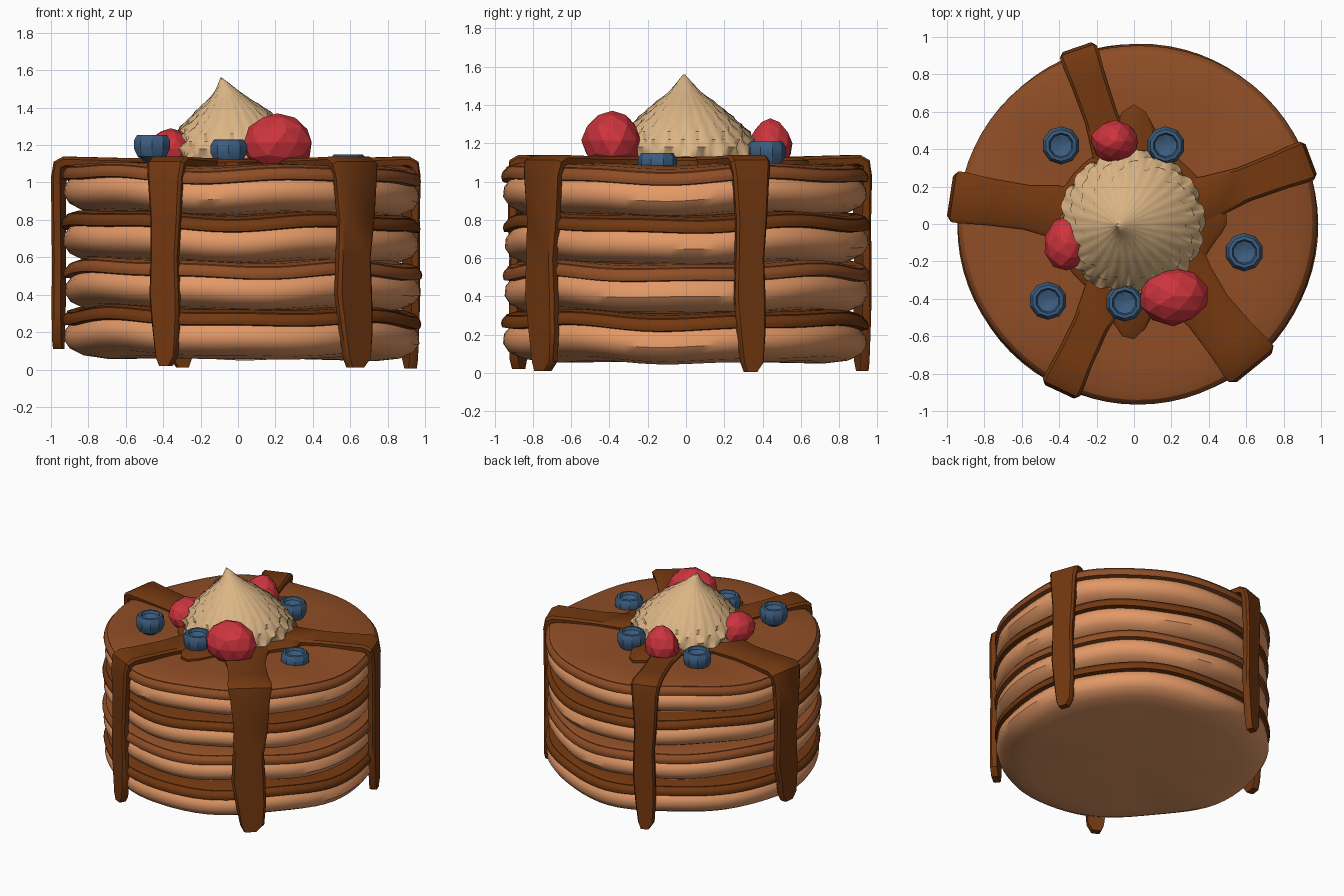
import bpy, bmesh, math, random
from math import sin, cos, pi, radians
from mathutils import Vector

if "Cube" in bpy.data.objects:
    bpy.data.objects.remove(bpy.data.objects["Cube"])

random.seed(4)
CX = 0.02  # stack centre


def material(name, rgb):
    m = bpy.data.materials.new(name)
    m.diffuse_color = [((c / 255 + 0.055) / 1.055) ** 2.4 for c in rgb] + [1]
    m.use_nodes = True
    m.node_tree.nodes["Principled BSDF"].inputs["Base Color"].default_value = m.diffuse_color
    return m


BATTER = material("pale batter", (226, 152, 102))
CRUST = material("toasted crust", (144, 78, 38))
SYRUP = material("syrup brown", (115, 56, 16))
CREAM = material("cream", (220, 182, 134))
RED = material("berry red", (205, 52, 62))
BLUE = material("berry blue", (60, 94, 128))


def finish(name, bm, mats, angle):
    bmesh.ops.recalc_face_normals(bm, faces=bm.faces[:])
    me = bpy.data.meshes.new(name)
    bm.to_mesh(me)
    bm.free()
    for m in mats:
        me.materials.append(m)
    if angle:
        me.shade_smooth()
        me.set_sharp_from_angle(angle=radians(angle))
    ob = bpy.data.objects.new(name, me)
    bpy.context.collection.objects.link(ob)
    return ob


def loft(name, rings, mats, angle=35, split=None):
    """Bridge closed rings of points and cap both ends; rings past split use material 1."""
    bm = bmesh.new()
    vs = [[bm.verts.new(p) for p in ring] for ring in rings]
    n = len(vs[0])
    for i in range(len(vs) - 1):
        for j in range(n):
            k = (j + 1) % n
            f = bm.faces.new((vs[i][j], vs[i][k], vs[i + 1][k], vs[i + 1][j]))
            f.material_index = int(split is not None and i >= split)
    bm.faces.new(vs[0][::-1])
    bm.faces.new(vs[-1]).material_index = int(split is not None)
    return finish(name, bm, mats, angle)


# Pancakes: rounded batter body with an overhanging toasted top
PROFILE = [(0.2, 0.0), (0.72, 0.0), (0.85, 0.02), (0.92, 0.055), (0.95, 0.10),
           (0.945, 0.15), (0.92, 0.18), (0.955, 0.185), (0.96, 0.205),
           (0.955, 0.225), (0.935, 0.245), (0.935, 0.25), (0.89, 0.265), (0.7, 0.272), (0.2, 0.268)]
for i, z0 in enumerate((0.06, 0.315, 0.57, 0.825)):
    rings = []
    for r, z in PROFILE:
        ring = []
        for j in range(72):
            a = 2 * pi * j / 72
            wave = 0.014 * sin(4 * a - pi / 2 + 0.3 * i) + 0.008 * sin(7 * a + 1.7 * i) - 0.012 * cos(a)
            rr = r * (1 + 0.006 * sin(3 * a + 2 * i))
            ring.append((CX + rr * cos(a), rr * sin(a), z0 + z + wave * r * r))
        rings.append(ring)
    loft(f"pancake_{i + 1}", rings, [BATTER, CRUST if i % 2 else SYRUP], 40, 6)

# Syrup pool with three short lobes
LOBES = ((90, 0.22), (3, 0.08), (-92, 0.20))


def pool_radius(a):
    r = 0.42
    for deg, h in LOBES:
        d = (a - radians(deg) + pi) % (2 * pi) - pi
        r += h * math.exp(-(d / 0.24) ** 2)
    return r


rings = []
for s, z in ((1, 1.07), (1, 1.11), (0.95, 1.125), (0.5, 1.13)):
    rings.append([(s * pool_radius(2 * pi * j / 60) * cos(2 * pi * j / 60),
                   s * pool_radius(2 * pi * j / 60) * sin(2 * pi * j / 60), z) for j in range(60)])
loft("syrup_pool", rings, [SYRUP])


# Syrup drips: ribbons running out over the edge and down the side
def drip(name, deg, width, reach, end, wobble):
    a = radians(deg)
    out, side = Vector((cos(a), sin(a), 0)), Vector((-sin(a), cos(a), 0))
    up = Vector((0, 0, 1))
    # distance out, height, width factor, tilt of the outward normal
    path = [(0.25, 1.10, 1.5, 0), (0.42, 1.105, 1.15, 0), (0.6, 1.105, 0.95, 0),
            (0.8, 1.11, 1.0, 0), (reach - 0.05, 1.115, 1.1, 20), (reach - 0.01, 1.095, 1.1, 50),
            (reach, 1.03, 1.0, 90), (reach, 0.8, 0.85, 90), (reach, 0.6, 0.78, 90),
            (reach, 0.4, 0.85, 90), (reach, 0.2 + end, 0.75, 90),
            (reach, end + 0.05, 0.6, 90), (reach, end, 0.32, 90)]
    rings = []
    for k, (s, z, f, t) in enumerate(path):
        n = out * sin(radians(t)) + up * cos(radians(t))
        w = width * f / 2
        c = Vector((CX, 0, 0)) + out * s + up * z
        if k > 6:
            c += side * wobble * sin(k * 1.3)
        rings.append([c + side * w * u + n * v for u, v in
                      ((-0.95, -0.025), (-1, 0.01), (-0.85, 0.025), (0.85, 0.025), (1, 0.01), (0.95, -0.025))])
    loft(name, rings, [SYRUP], 40)


drip("drip_back", 109, 0.19, 0.975, 0.01, 0.008)
drip("drip_right", 20.5, 0.20, 0.965, 0.005, 0.008)
drip("drip_front_right", -51, 0.28, 0.965, 0.01, 0.015)
drip("drip_front_left", -115, 0.20, 0.965, 0.02, 0.006)
drip("drip_left", 171.5, 0.25, 0.99, 0.11, 0.01)

# Whipped cream: twisted, ridged swirl with a leaning tip
CREAM_PROFILE = [(1.09, 0.36), (1.13, 0.385), (1.18, 0.385), (1.22, 0.36), (1.26, 0.33), (1.30, 0.29),
                 (1.34, 0.245), (1.38, 0.20), (1.42, 0.15), (1.46, 0.095), (1.50, 0.055),
                 (1.53, 0.03), (1.56, 0.004)]
rings = []
for z, r in CREAM_PROFILE:
    t = (z - 1.09) / 0.47
    ring = []
    for j in range(112):
        a = 2 * pi * j / 112
        ridge = abs(sin(7 * (a + 2.6 * t)))
        rr = r * (0.89 + 0.13 * ridge)
        ring.append((-0.01 - 0.08 * t ** 3 + rr * cos(a), 0.01 - 0.02 * t + rr * sin(a), z))
    rings.append(ring)
loft("whipped_cream", rings, [CREAM], 50)


# Strawberries: faceted, slightly irregular eggs
def strawberry(name, centre, size, taper):
    bm = bmesh.new()
    bmesh.ops.create_icosphere(bm, subdivisions=2, radius=1)
    for v in bm.verts:
        k = random.uniform(0.95, 1.06) * (1 - taper * v.co.z)
        v.co = Vector((v.co.x * size[0] * k, v.co.y * size[1] * k, v.co.z * size[2])) + Vector(centre)
    finish(name, bm, [RED], 0)


strawberry("strawberry_front", (0.21, -0.385, 1.215), (0.185, 0.155, 0.155), 0.08)
strawberry("strawberry_left", (-0.36, -0.105, 1.18), (0.12, 0.15, 0.11), 0.08)
strawberry("strawberry_back", (-0.10, 0.44, 1.20), (0.125, 0.115, 0.13), 0.25)

# Blueberries: ten-sided bodies with a sunken star crown
BERRY = [(0.04, -0.08), (0.08, -0.055), (0.102, -0.01), (0.102, 0.03), (0.085, 0.06),
         (0.068, 0.062), (0.06, 0.042)]
for i, (x, y, top) in enumerate(((-0.39, 0.42, 1.21), (0.17, 0.42, 1.21), (0.59, -0.15, 1.15),
                                 (-0.46, -0.41, 1.255), (-0.05, -0.42, 1.23))):
    z0 = top - 0.062
    angles = [2 * pi * j / 10 + pi / 10 for j in range(10)]
    rings = [[(x + r * cos(a), y + r * sin(a), z0 + z) for a in angles] for r, z in BERRY]
    rings.append([(x + (0.045, 0.02)[j % 2] * cos(a), y + (0.045, 0.02)[j % 2] * sin(a), z0 + 0.03)
                  for j, a in enumerate(angles)])
    loft(f"blueberry_{i + 1}", rings, [BLUE], 30)
